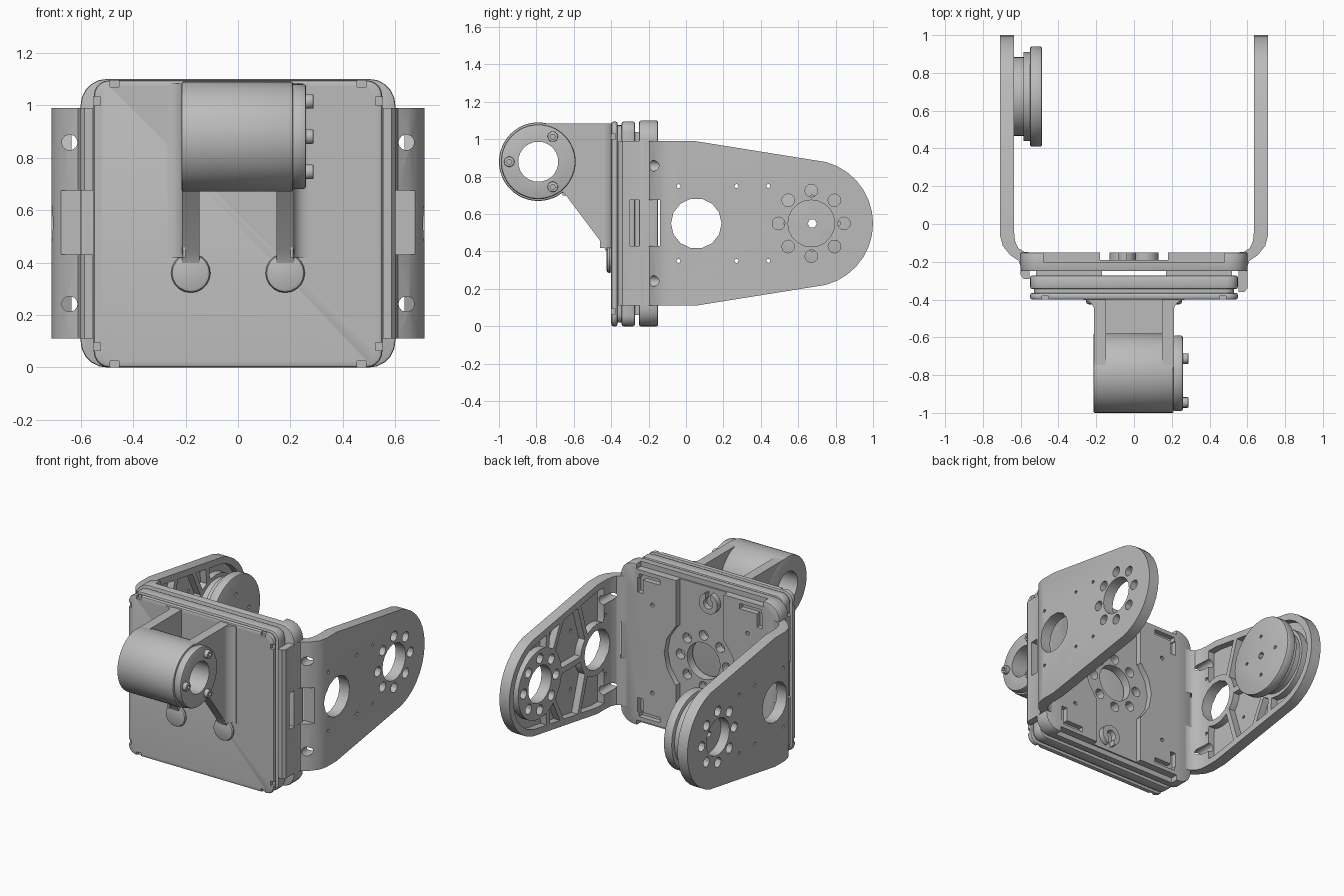
import bpy, bmesh
from math import cos, sin, radians, pi
from mathutils import Vector

cube = bpy.data.objects.get("Cube")
if cube:
    bpy.data.objects.remove(cube, do_unlink=True)

grey = bpy.data.materials.new("machined grey")
grey.use_nodes = True
grey.diffuse_color = (0.5, 0.5, 0.5, 1)
grey.node_tree.nodes["Principled BSDF"].inputs["Base Color"].default_value = (0.5, 0.5, 0.5, 1)
parts = []


def arc(cx, cy, r, a0, a1, n):
    return [(cx + r * cos(radians(a0 + (a1 - a0) * i / n)),
             cy + r * sin(radians(a0 + (a1 - a0) * i / n))) for i in range(n + 1)]


def circle(cx, cy, r, n=20):
    return arc(cx, cy, r, 0, 360, n)[:-1]


def rect(x0, y0, x1, y1, r=0):
    if not r:
        return [(x0, y0), (x1, y0), (x1, y1), (x0, y1)]
    return (arc(x1 - r, y1 - r, r, 0, 90, 5) + arc(x0 + r, y1 - r, r, 90, 180, 5)
            + arc(x0 + r, y0 + r, r, 180, 270, 5) + arc(x1 - r, y0 + r, r, 270, 360, 5))


def apply(ob, mod):
    bpy.context.view_layer.objects.active = ob
    bpy.ops.object.modifier_apply(modifier=mod.name)


def prism(name, pts, axis, a, b, bevel=0):
    """Extrude a flat outline from a to b along an axis."""
    place = {"x": lambda p, t: (t, p[0], p[1]), "y": lambda p, t: (p[0], t, p[1]),
             "z": lambda p, t: (p[0], p[1], t)}[axis]
    bm = bmesh.new()
    lo = [bm.verts.new(place(p, a)) for p in pts]
    hi = [bm.verts.new(place(p, b)) for p in pts]
    bm.faces.new(lo)
    bm.faces.new(hi)
    for i in range(len(pts)):
        j = (i + 1) % len(pts)
        bm.faces.new((lo[i], lo[j], hi[j], hi[i]))
    bmesh.ops.recalc_face_normals(bm, faces=bm.faces)
    mesh = bpy.data.meshes.new(name)
    bm.to_mesh(mesh)
    bm.free()
    mesh.materials.append(grey)
    ob = bpy.data.objects.new(name, mesh)
    bpy.context.scene.collection.objects.link(ob)
    parts.append(ob)
    if bevel:
        m = ob.modifiers.new("bevel", "BEVEL")
        m.width, m.segments, m.limit_method, m.angle_limit = bevel, 2, "ANGLE", radians(50)
        apply(ob, m)
    return ob


def combine(ob, tools, op="DIFFERENCE"):
    for t in tools:
        m = ob.modifiers.new("bool", "BOOLEAN")
        m.operation, m.solver, m.object = op, "EXACT", t
        apply(ob, m)
        parts.remove(t)
        bpy.data.objects.remove(t, do_unlink=True)
    return ob


def cut(pts, axis, a, b):
    return prism("cutter", pts, axis, a, b)


def hub_cuts(cx, cy, axis, a, b):
    """Centre bore with a ring of eight holes."""
    ring = [(cx + .175 * cos(k * pi / 4), cy + .175 * sin(k * pi / 4)) for k in range(8)]
    return [cut(circle(cx, cy, .125), axis, a, b)] + [
        cut(circle(x, y, .034, 12), axis, a, b) for x, y in ring]


MID = 0.55

# Front panel: cover, recessed seam and body
cover = prism("front_cover", rect(-.55, 0, .55, 1.095, .06), "y", -.4, -.365, .012)
notches = []
for s in (-1, 1):
    for z in (0, 1.095):
        notches.append(cut(rect(s * .47 - .017, z - .025, s * .47 + .017, z + .025), "y", -.5, -.38))
    for z in (.08, 1.015):
        notches.append(cut(rect(s * .55 - .025, z - .016, s * .55 + .025, z + .016), "y", -.5, -.38))
combine(cover, notches)
prism("panel_seam", rect(-.53, .02, .53, 1.075, .05), "y", -.37, -.34)
prism("panel_body", rect(-.55, 0, .55, 1.095, .06), "y", -.345, -.272, .012)
for s, side in ((-1, "right"), (1, "left")):
    prism("spacer_" + side, rect(s * .345 - .175, .06, s * .345 + .175, 1.04), "y", -.275, -.245)

# Bracket base plate with keyed recess, hub pattern and edge notches
base = prism("bracket_base", rect(-.6, 0, .6, 1.1, .1), "y", -.25, -.15, .008)
recess = combine(cut(circle(0, MID, .27, 16), "y", -.19, -.1),
                 [cut(rect(-.18, -.1, .18, 1.2), "y", -.19, -.1)], "UNION")
keys = [recess] + hub_cuts(0, MID, "y", -.3, -.1)
for up in (-1, 1):
    z = MID + up * .55
    keys.append(cut(rect(-.48, z - .035, .48, z + .035), "y", -.2, -.1))
    for s in (-1, 1):
        keys.append(cut(rect(s * .38 - .08, MID + up * .47 - .018, s * .38 + .08, MID + up * .47 + .018),
                        "y", -.185, -.1))
        keys.append(cut(rect(s * .45 - .02, MID + up * .41 - .05, s * .45 + .02, MID + up * .41 + .05),
                        "y", -.185, -.1))
        keys.append(cut(circle(s * .36, MID + up * .3, .014, 8), "y", -.2, -.1))
combine(base, keys)
for up, word in ((1, "upper"), (-1, "lower")):
    hook = prism(word + "_hook", circle(-.06 * up, MID + up * .42, .07), "y", -.2, -.152)
    combine(hook, [cut(circle(-.06 * up, MID + up * .42, .035, 14), "y", -.3, -.1),
                   cut(rect(-.06 * up - .02, MID + up * .48 - .06, -.06 * up + .02, MID + up * .48 + .06),
                       "y", -.3, -.1)])


def arm_side(y0, d):
    """Arm outline seen from the side, inset by d."""
    return ([(y0, .11 + d), (.05, .11 + d)] + arc(.66, MID, .34 - d, -75, 75, 14)
            + [(.05, .99 - d), (y0, .99 - d)])


# Side arms
for s, side, lip in ((1, "left", -.36), (-1, "right", -.29)):
    outer = [(.71, 1.1), (.71, -.06), (.695, -.115), (.655, -.165), (.61, -.195), (.6, -.225),
             (.6, lip + .02), (.585, lip), (.553, lip)]
    inner = [(.553, -.15), (.58, -.148), (.613, -.128), (.63, -.09), (.635, -.04), (.635, 1.1)]
    arm = prism(side + "_arm", [(s * x, y) for x, y in outer + inner], "z", .05, 1.05)
    combine(arm, [cut(arm_side(-.4, 0), "x", s * .5, s * .8)], "INTERSECT")

    # Inner pocket, leaving rings and spreading ribs standing
    pocket = cut(arm_side(-.02, .045), "x", s * .6, s * .682)
    keep = [cut(circle(.055, MID, .175, 24), "x", s * .5, s * .8),
            cut(circle(.67, MID, .235, 28), "x", s * .5, s * .8)]
    for up in (-1, 1):
        for y0, y1 in ((-.02, -.1), (.16, .28), (.55, .36), (.6, .56)):
            w = .018
            lo, hi = MID + up * .1, MID + up * .48
            keep.append(cut([(y0 - w, lo), (y0 + w, lo), (y1 + w, hi), (y1 - w, hi)],
                            "x", s * .5, s * .8))
    keep.append(cut(rect(.1, MID - .02, .6, MID + .02), "x", s * .5, s * .8))
    combine(pocket, keep)

    # Bores, pin holes, root window and screw holes
    holes = [pocket, cut(circle(.055, MID, .135, 14), "x", s * .5, s * .8),
             cut(rect(-.3, .43, -.14, .675), "x", s * .52, s * .8)]
    holes += hub_cuts(.67, MID, "x", s * .5, s * .8)
    for up in (-1, 1):
        for y in (-.04, .27, .44):
            holes.append(cut(circle(y, MID + up * .2, .011, 8), "x", s * .5, s * .8))
        holes.append(cut(circle(s * .642, MID + up * .308, .03, 14), "y", -.3, -.02))
    combine(arm, holes)

# Stepped idler disc on the inside of one arm
disc = prism("idler_disc", circle(.675, MID, .265, 32), "x", -.55, -.487, .008)
pins = [cut(circle(.675, MID, .025, 6), "x", -.7, -.4)]
pins += [cut(circle(.675 + .14 * cos(k * pi / 2), MID + .14 * sin(k * pi / 2), .012, 8), "x", -.51, -.4)
         for k in range(4)]
combine(disc, pins)
for name, r, a, b in (("idler_collar", .235, -.585, -.548), ("idler_hub", .21, -.645, -.583)):
    combine(prism(name, circle(.675, MID, r, 32), "x", a, b),
            [cut(circle(.675, MID, .025, 6), "x", -.7, -.4)])

# Front barrel with end cap
HY, HZ = -.79, .88
for name, r, a, b, bev in (("barrel", .21, -.215, .21, .008), ("barrel_cap", .2, .205, .26, .012)):
    combine(prism(name, circle(HY, HZ, r, 48), "x", a, b, bev),
            [cut(circle(HY, HZ, .107, 28), "x", -.4, .4)])
for i, a in enumerate((60, 180, 300)):
    y, z = HY + .155 * cos(radians(a)), HZ + .155 * sin(radians(a))
    combine(prism("cap_bolt_%d" % (i + 1), circle(y, z, .028, 14), "x", .25, .288, .004),
            [cut(circle(y, z, .014, 6), "x", .272, .4)])

# Webs joining the barrel to the panel, with flared roots
web_side = [(-.39, 1.085), (HY, 1.085), (-.72, 1.0), (-.66, .72), (-.63, .685), (-.45, .445),
            (-.42, .39), (-.405, .32), (-.39, .28)]
for s, side in ((-1, "right"), (1, "left")):
    web = prism(side + "_web", web_side, "x", s * .147, s * .213)
    combine(web, [cut(circle(HY, HZ, .15, 32), "x", -.4, .4)])
    flare = [(s * x, y) for x, y in [(.2, -.39)] + [(.268, -.39)] + arc(.268, -.46, .058, 90, 180, 6)
             + [(.2, -.46)]]
    prism(side + "_web_flare", flare, "z", .42, 1.083)
    foot = prism(side + "_web_foot", circle(s * .18, .36, .075), "y", -.395, -.425, .02)
    combine(foot, [cut(rect(s * .18 - .2, .43, s * .18 + .2, .6), "y", -.5, -.3)])
prism("web_floor", rect(-.16, -.66, .16, -.39), "z", .7, .76)

# Smooth the curved walls while keeping edges crisp
bpy.ops.object.select_all(action="DESELECT")
for ob in parts:
    ob.select_set(True)
bpy.context.view_layer.objects.active = parts[0]
bpy.ops.object.shade_smooth_by_angle(angle=radians(30))
